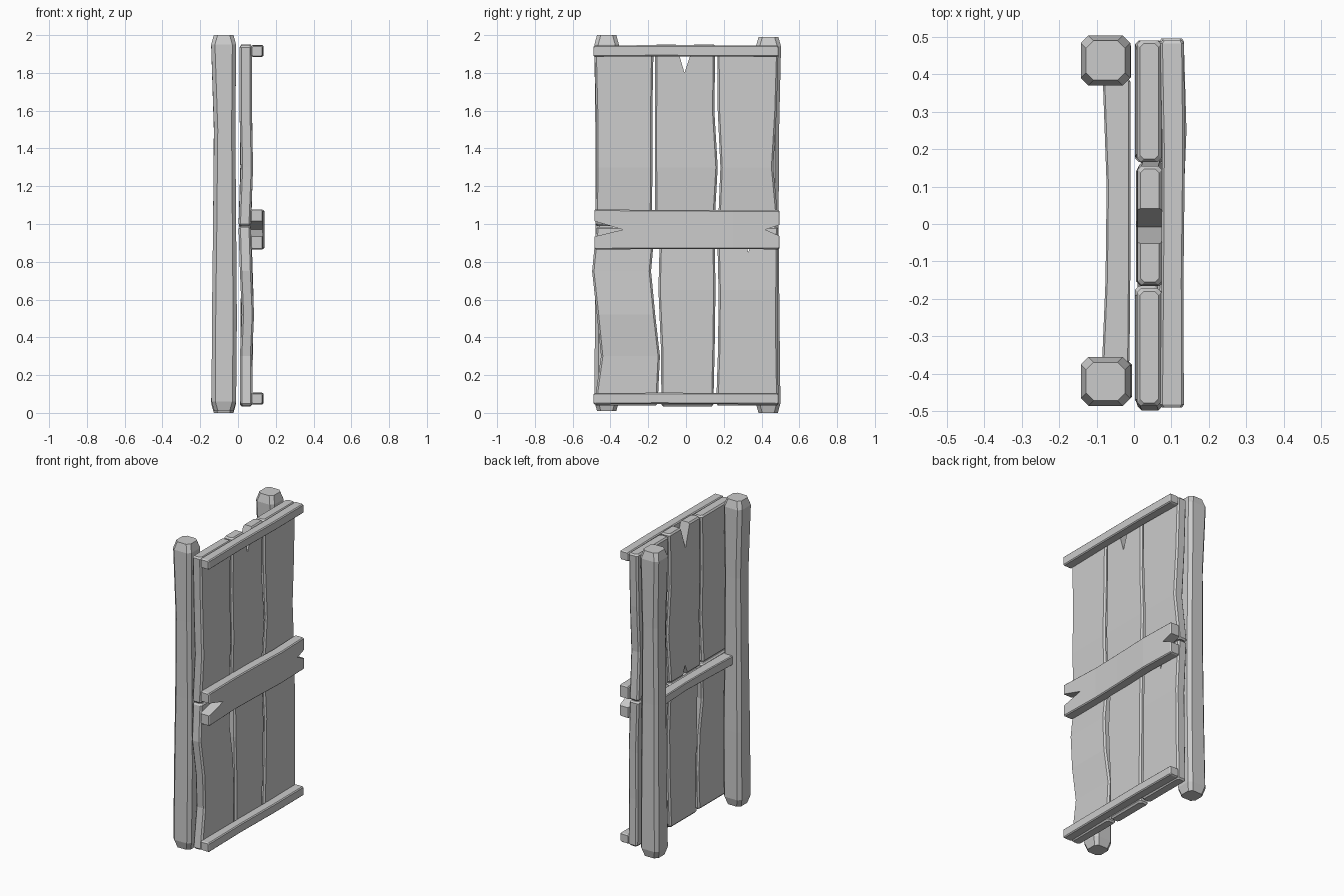
import bpy, bmesh
from mathutils import Vector


def make_object(name, bm):
    bmesh.ops.recalc_face_normals(bm, faces=bm.faces)
    me = bpy.data.meshes.new(name)
    bm.to_mesh(me)
    bm.free()
    ob = bpy.data.objects.new(name, me)
    bpy.context.collection.objects.link(ob)
    return ob


def loft(name, axis, stations, c, inset, length):
    """Chamfered beam; station = (t, x0, x1, b0, b1), b is y (axis z) or z (axis y)."""
    def shrink(s, dt):
        return (s[0] + dt, s[1] + inset, s[2] - inset, s[3] + inset, s[4] - inset)
    first, last = stations[0], stations[-1]
    body = [(first[0] + length,) + first[1:]] + stations[1:-1] + [(last[0] - length,) + last[1:]]
    bm = bmesh.new()
    rings = []
    for t, x0, x1, b0, b1 in [shrink(first, 0)] + body + [shrink(last, 0)]:
        pts = [(x0 + c, b0), (x1 - c, b0), (x1, b0 + c), (x1, b1 - c),
               (x1 - c, b1), (x0 + c, b1), (x0, b1 - c), (x0, b0 + c)]
        rings.append([bm.verts.new((a, b, t) if axis == 'z' else (a, t, b)) for a, b in pts])
    for r, q in zip(rings, rings[1:]):
        for i in range(8):
            j = (i + 1) % 8
            bm.faces.new((r[i], r[j], q[j], q[i]))
    bm.faces.new(rings[0])
    bm.faces.new(rings[-1])
    return make_object(name, bm)


def split(ob, tri):
    """Cut a triangular crack, given as (y, z) corners, straight through in x."""
    bm = bmesh.new()
    a = [bm.verts.new((-0.2, y, z)) for y, z in tri]
    b = [bm.verts.new((0.3, y, z)) for y, z in tri]
    bm.faces.new(a)
    bm.faces.new(b)
    for i in range(3):
        j = (i + 1) % 3
        bm.faces.new((a[i], a[j], b[j], b[i]))
    cutter = make_object("crack_cutter", bm)
    cutter.hide_render = True
    m = ob.modifiers.new("crack", 'BOOLEAN')
    m.operation, m.object, m.solver = 'DIFFERENCE', cutter, 'EXACT'
    bpy.context.view_layer.objects.active = ob
    bpy.ops.object.modifier_apply(modifier=m.name)
    bpy.data.objects.remove(cutter)


# posts
loft("left_post", 'z', [(0.01, -0.14, -0.01, -0.485, -0.355), (0.5, -0.138, -0.006, -0.482, -0.355),
                        (1.0, -0.132, -0.01, -0.478, -0.36), (1.5, -0.127, -0.014, -0.48, -0.36),
                        (2.0, -0.142, -0.01, -0.485, -0.355)], 0.02, 0.014, 0.05)
loft("right_post", 'z', [(0.0, -0.142, -0.01, 0.37, 0.5), (0.5, -0.136, -0.008, 0.372, 0.495),
                         (1.0, -0.132, -0.01, 0.375, 0.49), (1.5, -0.128, -0.014, 0.375, 0.493),
                         (1.99, -0.142, -0.01, 0.37, 0.503)], 0.02, 0.014, 0.05)

# rail joining the posts at the back
loft("back_rail", 'y', [(-0.37, -0.085, -0.012, 0.93, 0.99), (-0.15, -0.076, -0.01, 0.93, 0.99),
                        (0.1, -0.073, -0.01, 0.935, 0.99), (0.385, -0.083, -0.01, 0.93, 0.99)],
     0.005, 0.003, 0.005)

# planks: station lists of (z, x_back, y_left, y_right)
planks = {
    "upper_left_plank": [(0.99, 0.003, -0.48, -0.18), (1.3, 0.015, -0.475, -0.178),
                         (1.6, 0.008, -0.477, -0.178), (1.945, 0.008, -0.485, -0.172)],
    "upper_middle_plank": [(0.98, 0.005, -0.163, 0.15), (1.3, 0.014, -0.165, 0.168),
                           (1.6, 0.008, -0.165, 0.15), (1.95, 0.01, -0.163, 0.155)],
    "upper_right_plank": [(0.99, 0.003, 0.17, 0.49), (1.3, 0.012, 0.182, 0.462),
                          (1.6, 0.01, 0.168, 0.48), (1.945, 0.008, 0.165, 0.49)],
    "lower_left_plank": [(0.04, 0.012, -0.485, -0.15), (0.3, 0.01, -0.45, -0.138),
                         (0.52, 0.02, -0.472, -0.163), (0.75, 0.01, -0.497, -0.185),
                         (0.985, 0.003, -0.475, -0.165)],
    "lower_middle_plank": [(0.035, 0.01, -0.13, 0.145), (0.35, 0.014, -0.133, 0.152),
                           (0.65, 0.016, -0.146, 0.156), (0.975, 0.006, -0.138, 0.152)],
    "lower_right_plank": [(0.04, 0.012, 0.16, 0.49), (0.35, 0.012, 0.17, 0.485),
                          (0.65, 0.015, 0.172, 0.485), (0.985, 0.003, 0.165, 0.488)],
}
obs = {n: loft(n, 'z', [(z, x, x + 0.065, y0, y1) for z, x, y0, y1 in s], 0.01, 0.008, 0.01)
       for n, s in planks.items()}
split(obs["upper_middle_plank"], [(-0.055, 1.96), (0.045, 1.96), (-0.008, 1.8)])
split(obs["upper_middle_plank"], [(-0.03, 0.97), (0.03, 0.97), (0.0, 1.045)])
split(obs["lower_right_plank"], [(0.28, 1.0), (0.38, 1.0), (0.33, 0.85)])

# front battens at top and bottom
for name, z in (("top_batten", 1.885), ("bottom_batten", 0.045)):
    loft(name, 'y', [(-0.49, 0.07, 0.133, z, z + 0.06), (-0.15, 0.073, 0.132, z + 0.003, z + 0.062),
                     (0.2, 0.075, 0.136, z + 0.001, z + 0.061), (0.49, 0.07, 0.133, z, z + 0.06)],
         0.006, 0.005, 0.008)

# wide middle batten, split at both ends
mid = loft("middle_batten", 'y', [(-0.485, 0.067, 0.133, 0.865, 1.078), (-0.2, 0.062, 0.125, 0.867, 1.074),
                                  (0.0, 0.067, 0.13, 0.867, 1.074), (0.25, 0.076, 0.14, 0.867, 1.073),
                                  (0.495, 0.068, 0.133, 0.866, 1.073)], 0.006, 0.005, 0.008)
split(mid, [(-0.50, 0.93), (-0.50, 1.02), (-0.335, 0.97)])
split(mid, [(0.51, 0.93), (0.51, 1.0), (0.42, 0.97)])
